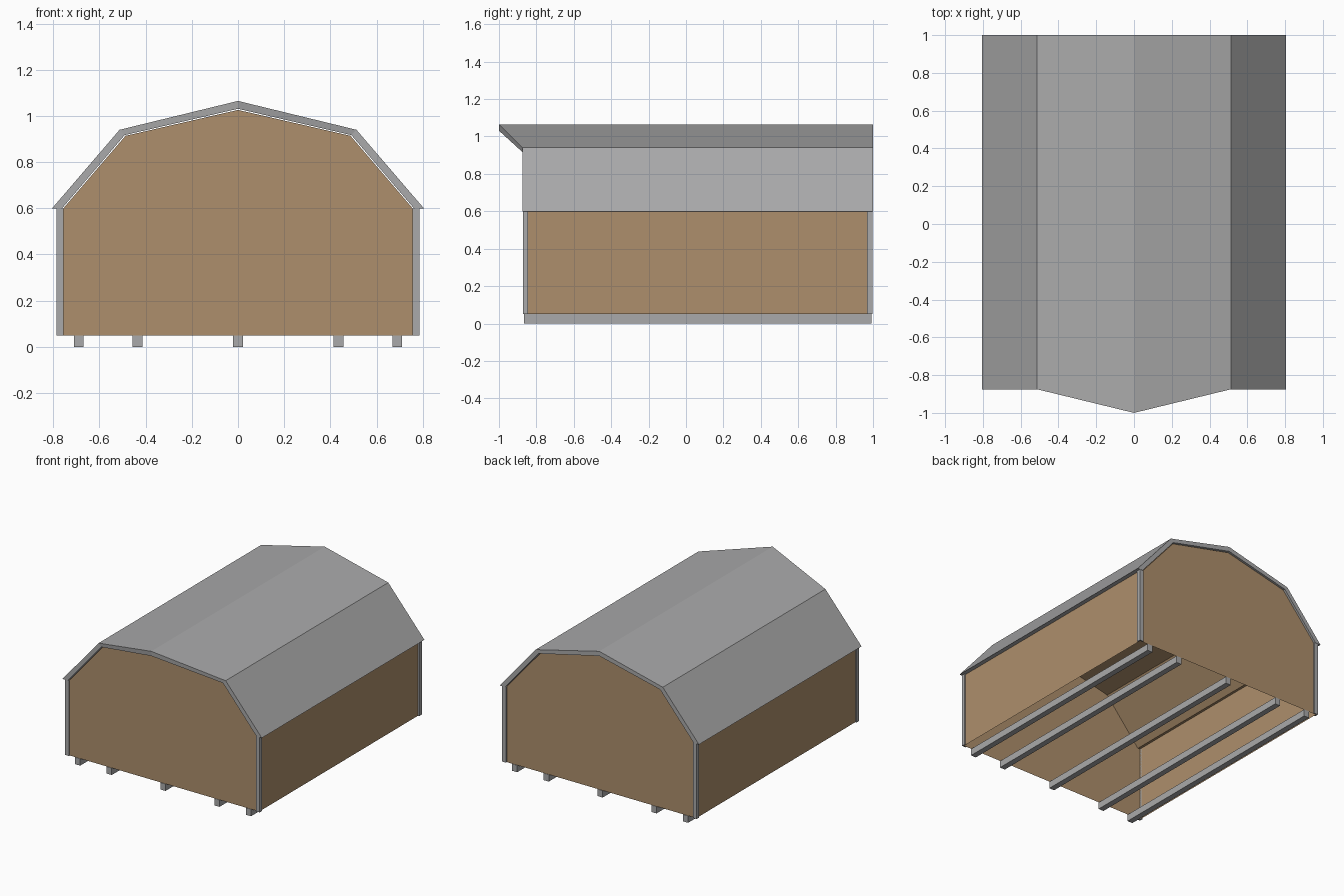
import bpy

if "Cube" in bpy.data.objects:
    bpy.data.objects.remove(bpy.data.objects["Cube"])

def material(name, rgb):
    m = bpy.data.materials.new(name)
    m.diffuse_color = (*rgb, 1)
    m.use_nodes = True
    m.node_tree.nodes["Principled BSDF"].inputs["Base Color"].default_value = m.diffuse_color
    return m

brown = material("tan wood", (0.42, 0.275, 0.15))
grey = material("grey trim", (0.40, 0.40, 0.405))

def make(name, verts, faces, mat):
    me = bpy.data.meshes.new(name)
    me.from_pydata(verts, [], faces)
    me.materials.append(mat)
    ob = bpy.data.objects.new(name, me)
    bpy.context.collection.objects.link(ob)
    return ob

def box(name, lo, hi, mat):
    v = [(x, y, z) for x in (lo[0], hi[0]) for y in (lo[1], hi[1]) for z in (lo[2], hi[2])]
    f = [(0, 1, 3, 2), (4, 6, 7, 5), (0, 4, 5, 1), (2, 3, 7, 6), (0, 2, 6, 4), (1, 5, 7, 3)]
    return make(name, v, f, mat)

def mirrored(half):
    """Left-to-right arch from a right-hand half that ends on the ridge."""
    return [(-p[0], *p[1:]) for p in half] + half[-2::-1]

# Barn body: gambrel shell, open underneath
prof = mirrored([(0.775, 0.05), (0.775, 0.599), (0.757, 0.599), (0.487, 0.914), (0, 1.026)])
n = len(prof)
verts = [(x, y, z) for y in (-0.862, 0.988) for x, z in prof]
faces = [tuple(range(n - 1, -1, -1)), tuple(range(n, 2 * n))]
faces += [(i, i + 1, n + i + 1, n + i) for i in range(n - 1)]
make("barn_body", verts, faces, brown)

# Gambrel roof: thick arch whose ridge juts forward (x, z, front y)
outer = mirrored([(0.805, 0.60, -0.875), (0.513, 0.94, -0.875), (0, 1.065, -1.0)])
inner = mirrored([(0.762, 0.60, -0.875), (0.491, 0.917, -0.875), (0, 1.031, -1.0)])
verts, faces = [], []
for o, i in zip(outer, inner):
    verts += [(o[0], o[2], o[1]), (o[0], 1, o[1]), (i[0], 1, i[1]), (i[0], i[2], i[1])]
for s in range(len(outer) - 1):
    for k in range(4):
        a, b = 4 * s + k, 4 * s + (k + 1) % 4
        faces.append((a, a + 4, b + 4, b))
e = 4 * (len(outer) - 1)
faces += [(0, 1, 2, 3), (e + 3, e + 2, e + 1, e)]
roof = make("roof", verts, faces, grey)

# L-shaped corner boards
for sx in (-1, 1):
    for end, y_out, y_wall, y_in in (("front", -0.872, -0.862, -0.845), ("back", 0.998, 0.988, 0.969)):
        pts = [(0.785, y_out), (0.785, y_in), (0.775, y_in), (0.775, y_wall), (0.755, y_wall), (0.755, y_out)]
        v = [(sx * x, y, z) for z in (0.05, 0.6) for x, y in pts]
        f = [tuple(range(5, -1, -1)), tuple(range(6, 12))]
        f += [(i, (i + 1) % 6, 6 + (i + 1) % 6, 6 + i) for i in range(6)]
        make(f"{end}_corner_board", v, f, grey)

# Skid runners
for x in (-0.69, -0.435, 0, 0.435, 0.69):
    box("runner", (x - 0.021, -0.865, 0), (x + 0.021, 0.991, 0.05), grey)

# Consistent outward normals
import bmesh
for ob in bpy.data.objects:
    bm = bmesh.new()
    bm.from_mesh(ob.data)
    bmesh.ops.recalc_face_normals(bm, faces=bm.faces)
    bm.to_mesh(ob.data)
    bm.free()
